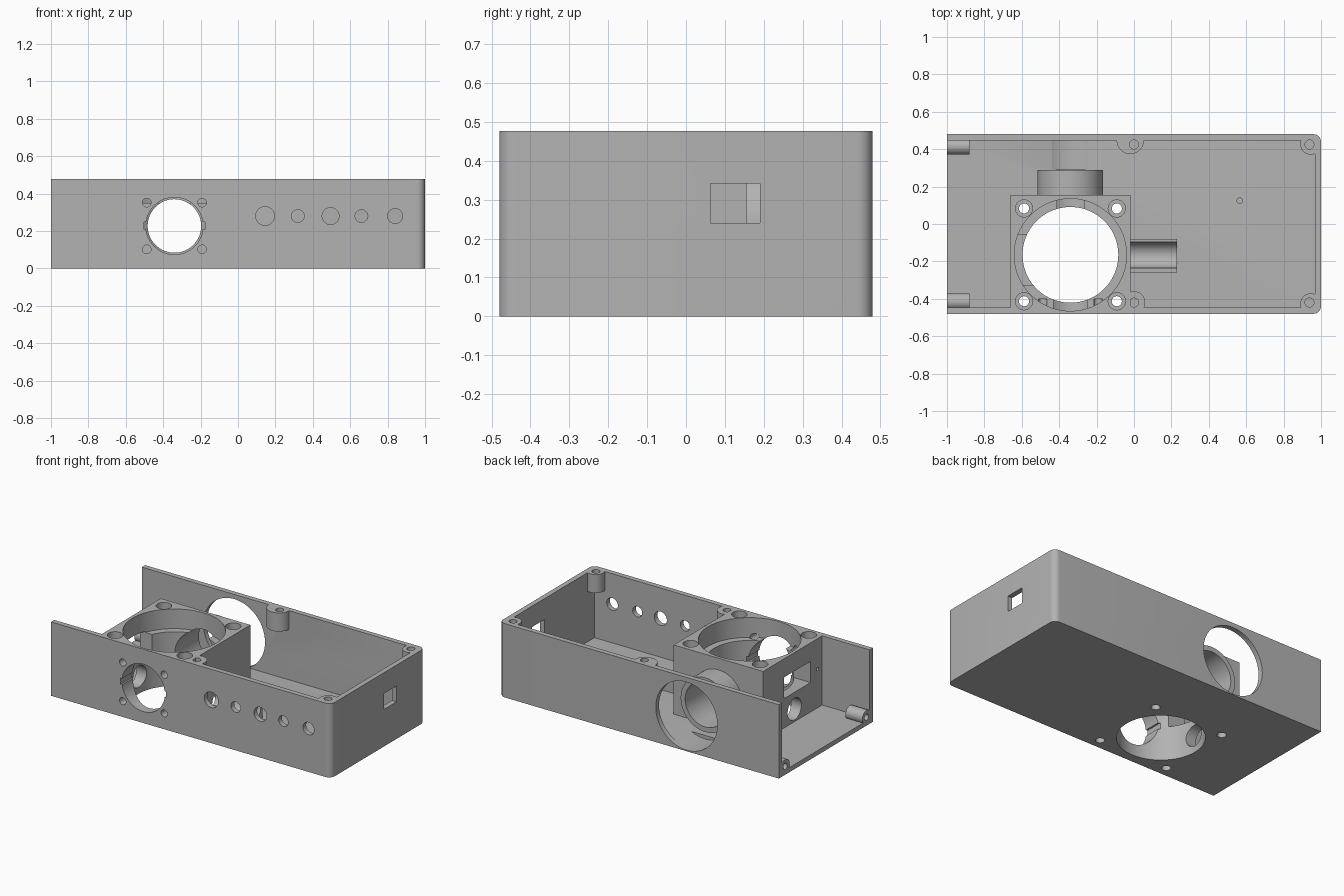
import bpy
import math
from mathutils import Vector

old = bpy.data.objects.get("Cube")
if old:
    bpy.data.objects.remove(old, do_unlink=True)

grey = bpy.data.materials.new("plain_grey")
grey.use_nodes = True
grey.diffuse_color = (0.45, 0.45, 0.45, 1)
grey.node_tree.nodes["Principled BSDF"].inputs["Base Color"].default_value = (0.45, 0.45, 0.45, 1)

AXIS = {"x": (0, math.pi / 2, 0), "y": (math.pi / 2, 0, 0), "z": (0, 0, 0)}


def finish(name):
    ob = bpy.context.object
    ob.name = name
    bpy.ops.object.transform_apply(location=True, rotation=True, scale=True)
    ob.data.materials.append(grey)
    return ob


def box(name, low, high):
    low, high = Vector(low), Vector(high)
    bpy.ops.mesh.primitive_cube_add(size=1, location=(low + high) / 2)
    bpy.context.object.scale = high - low
    return finish(name)


def rod(name, axis, centre, start, end, radius, sides=48):
    """Cylinder along an axis; centre holds the two other coordinates."""
    place = list(centre)
    place.insert("xyz".index(axis), (start + end) / 2)
    bpy.ops.mesh.primitive_cylinder_add(vertices=sides, radius=radius, depth=end - start,
                                        location=place, rotation=AXIS[axis])
    return finish(name)


def apply(ob, mod):
    bpy.context.view_layer.objects.active = ob
    bpy.ops.object.modifier_apply(modifier=mod.name)


def combine(ob, tools, operation="DIFFERENCE"):
    for tool in tools:
        mod = ob.modifiers.new("shape", "BOOLEAN")
        mod.operation = operation
        mod.solver = "EXACT"
        mod.object = tool
        apply(ob, mod)


H = 0.477           # case height
FLOOR = 0.03
IN_Y = 0.447        # inner wall face
IN_X = 0.967
CX, CY = -0.34, -0.165   # housing centre
PORT_Z = 0.227
PIPE_Z = 0.112
LEDGE = 0.35

# Case: tray with an open left end and two rounded corners
case = box("case", (-1, -0.48, 0), (1, 0.48, H))
group = case.vertex_groups.new(name="round")
group.add([v.index for v in case.data.vertices if v.co.x > 0], 1, "REPLACE")
bev = case.modifiers.new("round", "BEVEL")
bev.width, bev.segments = 0.04, 8
bev.limit_method, bev.vertex_group = "VGROUP", "round"
# only the upright edges are rounded
case.modifiers.remove(bev)
weights = case.data.attributes.new("bevel_weight_edge", "FLOAT", "EDGE")
for edge in case.data.edges:
    a, b = (case.data.vertices[i].co for i in edge.vertices)
    weights.data[edge.index].value = float(a.x > 0 and b.x > 0 and abs(a.z - b.z) > 0.1)
bev = case.modifiers.new("round", "BEVEL")
bev.width, bev.segments, bev.limit_method = 0.04, 8, "WEIGHT"
apply(case, bev)

housing = box("housing", (-0.66, -IN_Y, FLOOR), (-0.02, 0.155, H))
back_tube = rod("back_tube", "y", (CX, PORT_Z), 0.155, 0.29, 0.175, 64)
cradle = box("cradle", (-0.02, -0.26, FLOOR), (0.23, -0.08, PIPE_Z))

# Round openings of the housing
recess = rod("recess_cutter", "z", (CX, CY), LEDGE, 0.6, 0.3, 96)
bore = rod("bore_cutter", "z", (CX, CY), -0.1, 0.6, 0.256, 96)
front_port = rod("front_port_cutter", "y", (CX, PORT_Z), -0.6, CY, 0.153, 64)
back_port = rod("back_port_cutter", "y", (CX, PORT_Z), CY, 0.3, 0.143, 64)
back_window = rod("back_window_cutter", "y", (CX, PORT_Z), 0.291, 0.6, 0.22, 96)
notch = box("notch_cutter", (CX - 0.163, -0.6, PORT_Z - 0.02), (CX + 0.163, -0.3, PORT_Z + 0.02))
pipe = rod("pipe_cutter", "x", (CY, PIPE_Z), -0.8, 0.4, 0.07, 48)
side_slot = box("side_slot_cutter", (-0.8, -0.33, 0.22), (CX, -0.06, 0.357))
pin_hole = rod("pin_hole_cutter", "x", (-0.4, 0.28), -0.8, -0.6, 0.01, 16)
cutters = [recess, bore, front_port, back_port, back_window, notch, pipe, side_slot, pin_hole]

# Bolt holes with counterbores, and the four front screw holes
bolts, screws = [], []
for sx in (-1, 1):
    for sy in (-1, 1):
        at = (CX + sx * 0.248, CY + sy * 0.248)
        bolts.append(rod("bolt_cutter", "z", at, -0.1, 0.6, 0.027, 32))
        bolts.append(rod("counterbore_cutter", "z", at, 0.4, 0.6, 0.046, 32))
        screws.append(rod("screw_cutter", "y", (CX + sx * 0.148, PORT_Z + sy * 0.125),
                          -0.6, -0.4, 0.023, 24))

# Control holes along the front, and the side window
controls = [rod("control_cutter", "y", (x, 0.28), -0.6, -0.4, r, 40)
            for x, r in ((0.145, 0.05), (0.32, 0.034), (0.495, 0.045), (0.66, 0.034), (0.84, 0.04))]
side_window = box("side_window_cutter", (0.9, 0.063, 0.24), (1.1, 0.19, 0.342))
cavity = box("cavity_cutter", (-1.2, -IN_Y, FLOOR), (IN_X, IN_Y, 0.7))
block = box("block_cutter", (-0.66, -0.6, 0), (-0.02, 0.155, 0.6))
cutters += bolts + screws + controls + [side_window, cavity, block]

# Lid screw bosses hanging from the rim
lid_holes, bosses = [], []
for name, x, y, r, hx, hy in (("middle_back_boss", -0.02, 0.447, 0.073, 0.0, 0.425),
                              ("middle_front_boss", 0.0, -0.42, 0.06, 0.0, -0.42),
                              ("left_back_boss", 0.945, 0.427, 0.056, 0.938, 0.425),
                              ("left_front_boss", 0.945, -0.427, 0.056, 0.938, -0.42)):
    boss = rod(name, "z", (x, y), H - 0.12, H, r, 40)
    hole = rod("lid_hole_cutter", "z", (hx, hy), H - 0.1, 0.6, 0.024, 24)
    combine(boss, [cavity], "INTERSECT")
    combine(boss, [block, hole])
    lid_holes.append(hole)
    bosses.append(boss)
cutters += lid_holes

# End panel bosses lying on the floor at the open end
for side, label in ((1, "back"), (-1, "front")):
    at = (side * 0.415, 0.055)
    boss = rod("end_" + label + "_boss", "x", at, -1, -0.88, 0.044, 32)
    hole = rod("end_hole_cutter", "x", at, -1.1, -0.91, 0.02, 24)
    combine(boss, [cavity], "INTERSECT")
    combine(boss, [hole])
    cutters.append(hole)
    bosses.append(boss)

# Cut the parts
combine(case, [cavity, recess, bore, front_port, back_window, notch, side_window]
        + bolts + screws + controls + lid_holes)
combine(housing, [recess, bore, front_port, back_port, notch, pipe, side_slot, pin_hole]
        + bolts + screws)
combine(back_tube, [back_port])
combine(cradle, [pipe])

# Small locating peg on the floor
peg = rod("floor_peg", "z", (0.565, 0.125), FLOOR, FLOOR + 0.03, 0.017, 24)

for tool in cutters:
    bpy.data.objects.remove(tool, do_unlink=True)

# Smooth round faces, sharp edges
bpy.ops.object.select_all(action="DESELECT")
for ob in [case, housing, back_tube, cradle, peg] + bosses:
    ob.select_set(True)
    bpy.context.view_layer.objects.active = ob
bpy.ops.object.shade_smooth_by_angle(angle=math.radians(30))
